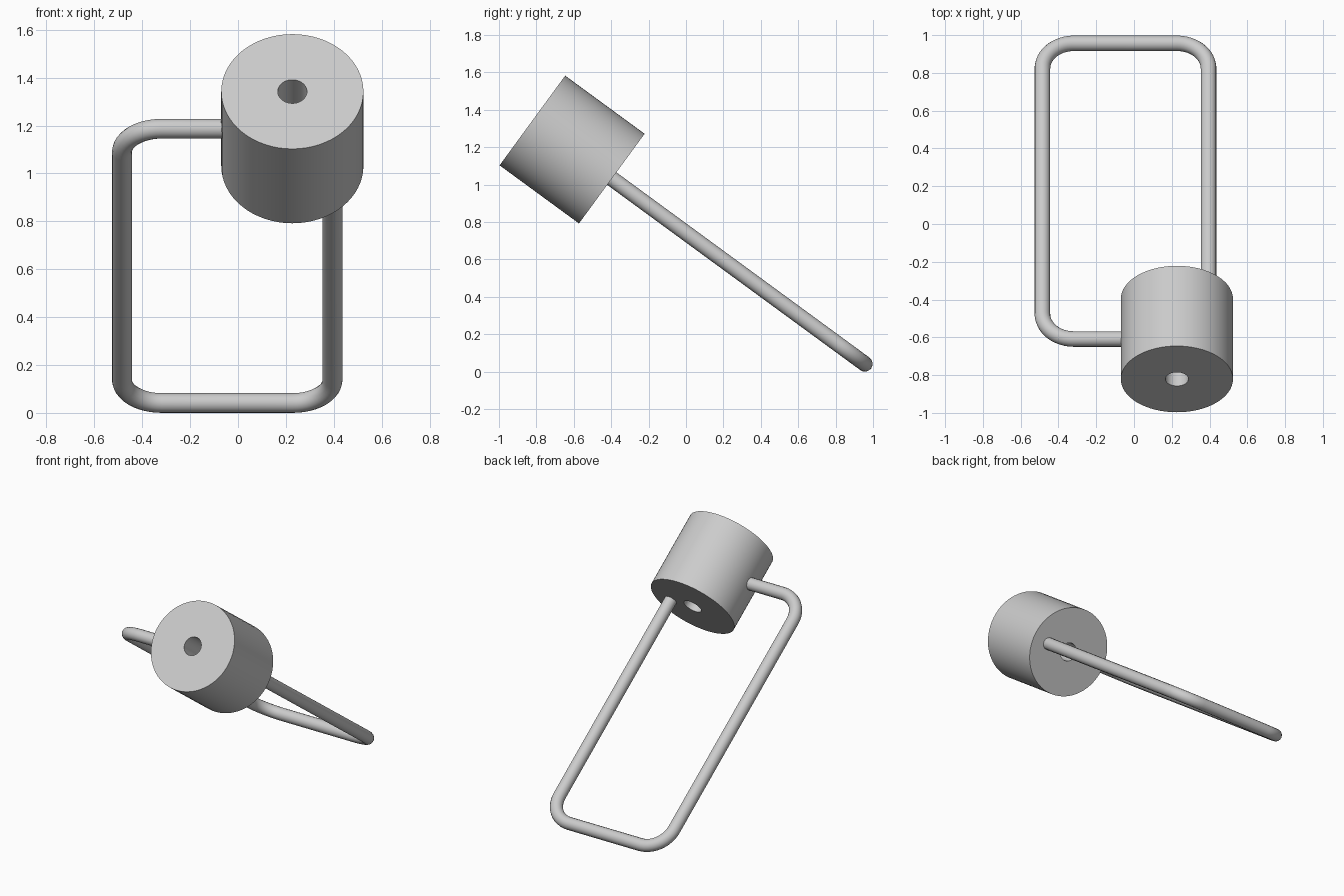
import bpy
import bmesh
import math
from mathutils import Matrix, Vector

cube = bpy.data.objects.get("Cube")
if cube:
    bpy.data.objects.remove(cube, do_unlink=True)

# Single grey material
grey = bpy.data.materials.new("light_grey")
grey.use_nodes = True
grey.diffuse_color = (0.6, 0.6, 0.6, 1)
grey.node_tree.nodes["Principled BSDF"].inputs["Base Color"].default_value = (0.6, 0.6, 0.6, 1)

# Shared tilted frame: local z runs along the drum axis
TILT = Matrix.Translation((0, -0.609, 1.187)) @ Matrix.Rotation(math.radians(53.8), 4, "X")
DRUM_X = 0.227


def finish(obj):
    bpy.ops.object.select_all(action="DESELECT")
    obj.select_set(True)
    bpy.context.view_layer.objects.active = obj
    if obj.type == "CURVE":
        bpy.ops.object.convert(target="MESH")
        obj = bpy.context.object
    obj.data.materials.clear()
    obj.data.materials.append(grey)
    bpy.ops.object.shade_smooth_by_angle(angle=math.radians(35))


# Drum with a bore through it, spun from a rectangular section
def make_drum(outer, bore, half):
    bm = bmesh.new()
    section = [(bore, -half), (outer, -half), (outer, half), (bore, half)]
    verts = [bm.verts.new((r, 0, z)) for r, z in section]
    edges = [bm.edges.new((verts[i], verts[(i + 1) % 4])) for i in range(4)]
    bmesh.ops.spin(bm, geom=verts + edges, cent=(0, 0, 0), axis=(0, 0, 1),
                   angle=math.tau, steps=64, use_merge=True)
    bmesh.ops.remove_doubles(bm, verts=bm.verts, dist=0.0001)
    bmesh.ops.recalc_face_normals(bm, faces=bm.faces)
    mesh = bpy.data.meshes.new("drum")
    bm.to_mesh(mesh)
    bm.free()
    obj = bpy.data.objects.new("drum", mesh)
    bpy.context.collection.objects.link(obj)
    obj.matrix_world = TILT @ Matrix.Translation((DRUM_X, 0, 0))
    finish(obj)


# Round bar bent into a closed rectangle with rounded corners
def make_loop(x0, x1, z0, z1, bend, radius, steps=12):
    centres = [(x1 - bend, z1 - bend), (x0 + bend, z1 - bend),
               (x0 + bend, z0 + bend), (x1 - bend, z0 + bend)]
    path = []
    for corner, (cx, cz) in enumerate(centres):
        for i in range(steps + 1):
            a = math.pi / 2 * (corner + i / steps)
            path.append(Vector((cx + bend * math.cos(a), 0, cz + bend * math.sin(a))))
    curve = bpy.data.curves.new("wire_loop", "CURVE")
    curve.dimensions = "3D"
    curve.bevel_depth = radius
    curve.bevel_resolution = 6
    spline = curve.splines.new("POLY")
    spline.points.add(len(path) - 1)
    for point, co in zip(spline.points, path):
        point.co = (*co, 1)
    spline.use_cyclic_u = True
    obj = bpy.data.objects.new("wire_loop", curve)
    bpy.context.collection.objects.link(obj)
    obj.matrix_world = TILT
    finish(obj)


make_drum(outer=0.297, bore=0.061, half=0.263)
make_loop(x0=-0.485, x1=0.395, z0=-1.94, z1=0, bend=0.166, radius=0.0415)
